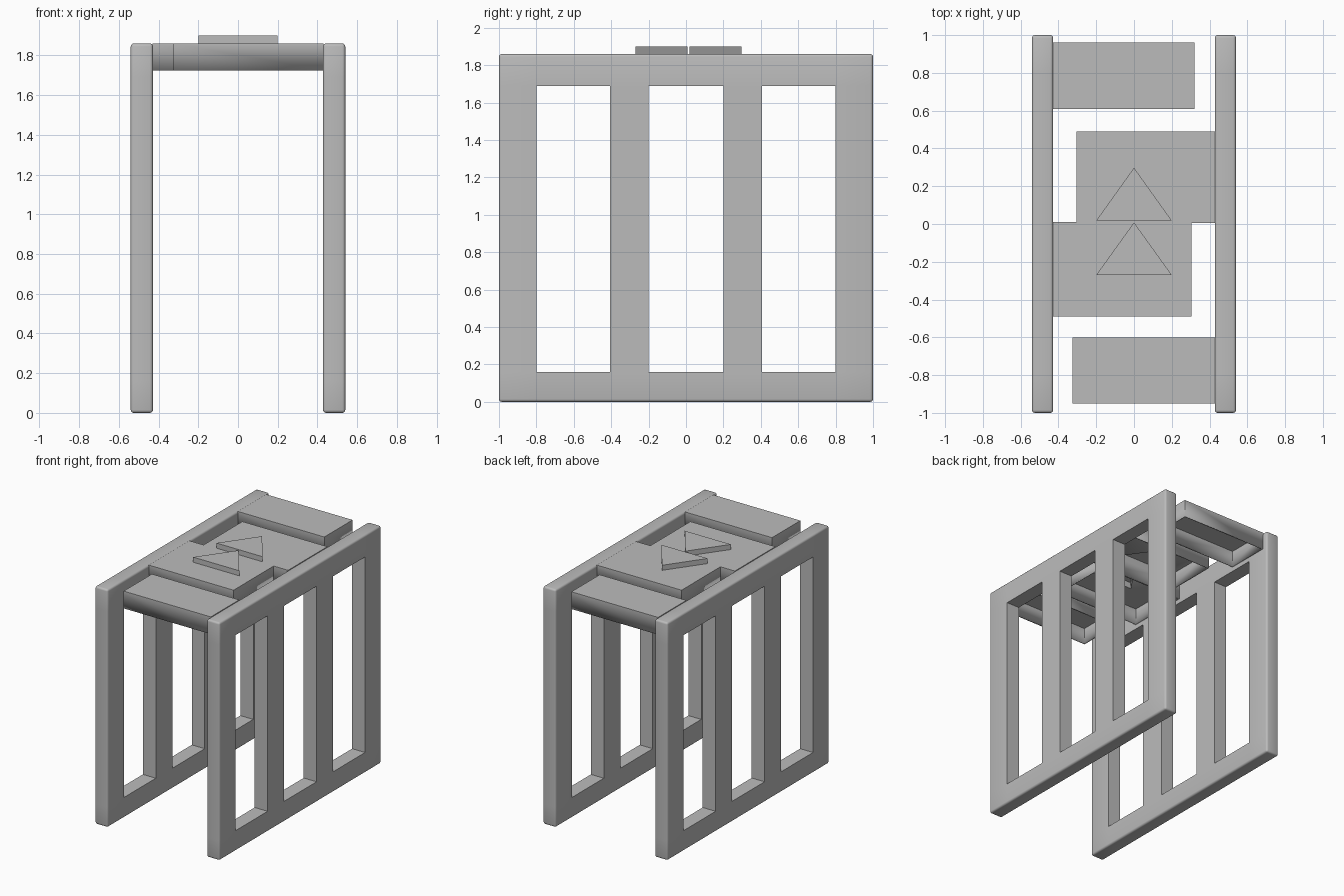
import bpy, bmesh

cube = bpy.data.objects.get("Cube")
if cube:
    bpy.data.objects.remove(cube, do_unlink=True)

GREY = (0.50, 0.50, 0.50, 1)
grey = bpy.data.materials.new("plain grey")
grey.use_nodes = True
grey.diffuse_color = GREY
grey.node_tree.nodes["Principled BSDF"].inputs["Base Color"].default_value = GREY

TOP = 1.86


def finish(bm, name):
    """Turn a bmesh into a grey object with soft bevels and sharp corners."""
    mesh = bpy.data.meshes.new(name)
    bm.to_mesh(mesh)
    bm.free()
    obj = bpy.data.objects.new(name, mesh)
    bpy.context.collection.objects.link(obj)
    mesh.materials.append(grey)
    bpy.ops.object.select_all(action="DESELECT")
    obj.select_set(True)
    bpy.context.view_layer.objects.active = obj
    bpy.ops.object.shade_smooth_by_angle(angle=0.6)
    return obj


def side_frame(name, x0, x1):
    """Upright panel with three tall windows and rounded outer edges."""
    ys = [-1, -0.8, -0.405, -0.2, 0.2, 0.405, 0.8, 1]
    zs = [0, 0.16, 1.69, TOP]
    bm = bmesh.new()
    grid = [[bm.verts.new((x0, y, z)) for z in zs] for y in ys]
    for i in range(len(ys) - 1):
        for j in range(len(zs) - 1):
            if j == 1 and i % 2 == 1:      # window opening
                continue
            bm.faces.new((grid[i][j], grid[i + 1][j],
                          grid[i + 1][j + 1], grid[i][j + 1]))
    # Thicken the pierced sheet into a panel
    ext = bmesh.ops.extrude_face_region(bm, geom=bm.faces[:], use_keep_orig=True)
    moved = [g for g in ext["geom"] if isinstance(g, bmesh.types.BMVert)]
    bmesh.ops.translate(bm, verts=moved, vec=(x1 - x0, 0, 0))
    bmesh.ops.recalc_face_normals(bm, faces=bm.faces[:])

    # Round only the edges of the outer border
    def on_border(e):
        a, b = e.verts[0].co, e.verts[1].co
        same_y = abs(a.y - b.y) < 1e-5 and abs(abs(a.y) - 1) < 1e-5
        same_z = abs(a.z - b.z) < 1e-5 and (a.z < 1e-5 or a.z > TOP - 1e-5)
        return (same_y or same_z) and e.calc_face_angle(0) > 0.5
    bmesh.ops.bevel(bm, geom=[e for e in bm.edges if on_border(e)],
                    offset=0.015, segments=3, profile=0.5, affect="EDGES")
    return finish(bm, name)


def top_slab(name, x0, x1, y0, y1, arrow=None):
    """Hollow tray, open below, with an optional raised triangle."""
    bm = bmesh.new()

    def loop(points):
        vs = [bm.verts.new((x, y, TOP)) for x, y in points]
        return [bm.edges.new((v, vs[(i + 1) % len(vs)])) for i, v in enumerate(vs)]

    def push(edges, dz):
        ext = bmesh.ops.extrude_edge_only(bm, edges=edges)["geom"]
        verts = [g for g in ext if isinstance(g, bmesh.types.BMVert)]
        bmesh.ops.translate(bm, verts=verts, vec=(0, 0, dz))
        return [g for g in ext if isinstance(g, bmesh.types.BMEdge)]

    rim = loop([(x0, y0), (x1, y0), (x1, y1), (x0, y1)])
    tri = []
    if arrow:
        base, tip = arrow
        tri = loop([(-0.2, base), (0.2, base), (0, tip)])
    bmesh.ops.triangle_fill(bm, use_beauty=True, edges=rim + tri)
    # Drop any fill that covers the triangle itself
    tri_verts = {v for e in tri for v in e.verts}
    for f in [f for f in bm.faces if tri and set(f.verts) == tri_verts]:
        bm.faces.remove(f)
    push(rim, -0.135)
    if tri:
        bmesh.ops.edgeloop_fill(bm, edges=push(tri, 0.04))
    bmesh.ops.recalc_face_normals(bm, faces=bm.faces[:])
    crown = max(bm.faces, key=lambda f: f.calc_center_median().z)
    if crown.normal.z < 0:
        bmesh.ops.reverse_faces(bm, faces=bm.faces[:])
    obj = finish(bm, name)
    shell = obj.modifiers.new("shell", "SOLIDIFY")
    shell.thickness = 0.015
    shell.offset = -1
    return obj


# Two side panels
side_frame("right_frame", -0.54, -0.428)
side_frame("left_frame", 0.428, 0.54)

# Staggered top trays, alternately fixed to either panel
top_slab("back_slab", -0.43, 0.32, 0.61, 0.96)
top_slab("back_middle_slab", -0.305, 0.43, 0.005, 0.49, (0.018, 0.298))
top_slab("front_middle_slab", -0.43, 0.305, -0.49, 0.01, (-0.27, 0.008))
top_slab("front_slab", -0.325, 0.43, -0.95, -0.60)
